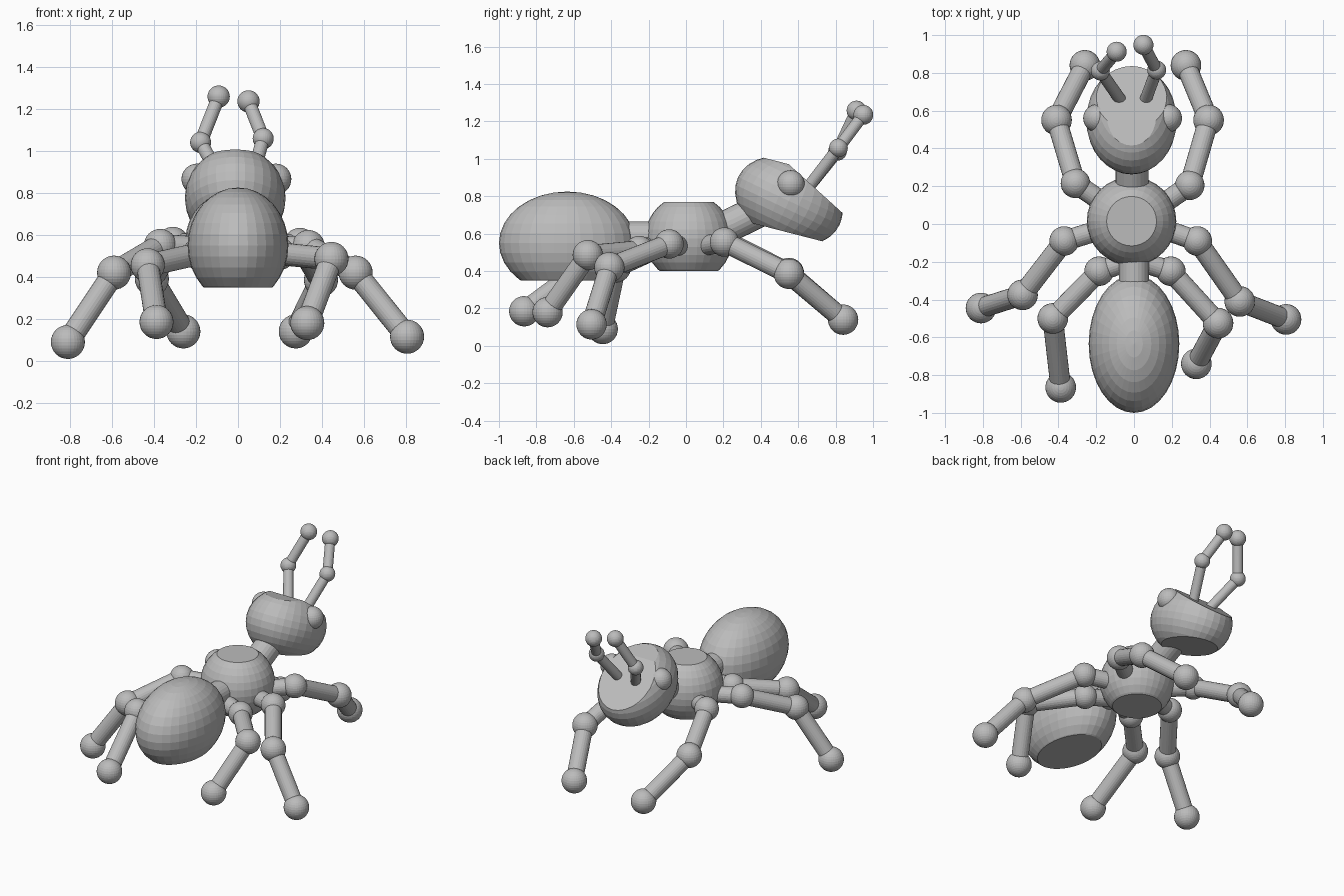
import bpy, bmesh
from mathutils import Vector, Matrix

if "Cube" in bpy.data.objects:
    bpy.data.objects.remove(bpy.data.objects["Cube"])

mat = bpy.data.materials.new("plain_grey")
mat.use_nodes = True
grey = (0.5, 0.5, 0.5, 1)
mat.diffuse_color = grey
mat.node_tree.nodes["Principled BSDF"].inputs["Base Color"].default_value = grey


def finish(name, bm):
    bmesh.ops.recalc_face_normals(bm, faces=bm.faces)
    mesh = bpy.data.meshes.new(name)
    bm.to_mesh(mesh)
    bm.free()
    mesh.materials.append(mat)
    obj = bpy.data.objects.new(name, mesh)
    bpy.context.collection.objects.link(obj)
    return obj


def ellipsoid(name, centre, radii, tilt=0, cuts=()):
    """Sphere scaled, tilted about x, then sliced flat by (point, outward normal) planes."""
    bm = bmesh.new()
    bmesh.ops.create_uvsphere(bm, u_segments=32, v_segments=16, radius=1)
    bm.transform(Matrix.Translation(centre) @ Matrix.Rotation(tilt, 4, 'X')
                 @ Matrix.Diagonal((*radii, 1)))
    for point, normal in cuts:
        geom = bm.verts[:] + bm.edges[:] + bm.faces[:]
        cut = bmesh.ops.bisect_plane(bm, geom=geom, plane_co=point, plane_no=normal,
                                     clear_outer=True)
        rim = [e for e in cut["geom_cut"] if isinstance(e, bmesh.types.BMEdge)]
        bmesh.ops.holes_fill(bm, edges=rim, sides=0)
    return finish(name, bm)


def rod(name, a, b, radius):
    a, b = Vector(a), Vector(b)
    bm = bmesh.new()
    bmesh.ops.create_cone(bm, cap_ends=True, segments=24, radius1=radius,
                          radius2=radius, depth=(b - a).length)
    turn = (b - a).to_track_quat('Z', 'Y').to_matrix().to_4x4()
    bm.transform(Matrix.Translation((a + b) / 2) @ turn)
    return finish(name, bm)


def limb(name, points, rod_radius, ball_radii):
    """Chain of rods with a ball at every point after the first."""
    for i, (a, b) in enumerate(zip(points, points[1:])):
        rod(f"{name}_segment_{i + 1}", a, b, rod_radius)
        ellipsoid(f"{name}_joint_{i + 1}", b, [ball_radii[i]] * 3)


# Body masses with flattened poles
UP, DOWN = (0, 0, 1), (0, 0, -1)
ellipsoid("abdomen", (0, -0.635, 0.55), (0.24, 0.365, 0.275),
          cuts=[((0, 0, 0.35), DOWN)])
ellipsoid("thorax", (-0.013, 0.015, 0.575), (0.237, 0.235, 0.235),
          cuts=[((0, 0, 0.77), UP), ((0, 0, 0.4), DOWN)])
ellipsoid("head", (-0.013, 0.55, 0.775), (0.24, 0.3, 0.225), tilt=-0.44,
          cuts=[((0, 0.45, 0.997), (0, 0.25, 0.97)),
                ((0, 0.81, 0.735), (0, 0.67, 0.74)),
                ((0, 0.395, 0.645), (0, -0.25, -0.97))])

# Connecting stalks
rod("neck", (-0.01, 0.1, 0.58), (-0.01, 0.45, 0.75), 0.088)
rod("waist", (0, -0.1, 0.585), (0, -0.45, 0.585), 0.08)

# Eyes
for side, x in (("left", 0.18), ("right", -0.195)):
    ellipsoid(side + "_eye", (x, 0.56, 0.865), (0.074,) * 3)

# Legs: hip, upper joint, knee, foot
legs = {
    "left_front_leg": [(0.1, 0.07, 0.53), (0.295, 0.205, 0.555), (0.395, 0.55, 0.385), (0.275, 0.84, 0.14)],
    "right_front_leg": [(-0.1, 0.07, 0.53), (-0.31, 0.215, 0.56), (-0.41, 0.55, 0.39), (-0.26, 0.84, 0.14)],
    "left_middle_leg": [(0.08, 0, 0.53), (0.335, -0.09, 0.545), (0.56, -0.41, 0.42), (0.805, -0.505, 0.115)],
    "right_middle_leg": [(-0.08, 0, 0.53), (-0.37, -0.09, 0.55), (-0.59, -0.375, 0.42), (-0.81, -0.445, 0.09)],
    "left_hind_leg": [(0.04, -0.2, 0.53), (0.195, -0.25, 0.51), (0.445, -0.525, 0.485), (0.33, -0.74, 0.18)],
    "right_hind_leg": [(-0.04, -0.2, 0.53), (-0.185, -0.25, 0.51), (-0.43, -0.5, 0.455), (-0.388, -0.865, 0.185)],
}
for name, points in legs.items():
    limb(name, points, 0.054, (0.078, 0.081, 0.081))

# Antennae
limb("left_antenna", [(0.055, 0.64, 0.83), (0.12, 0.815, 1.058), (0.05, 0.948, 1.235)],
     0.032, (0.05, 0.053))
limb("right_antenna", [(-0.06, 0.64, 0.83), (-0.178, 0.81, 1.04), (-0.092, 0.912, 1.258)],
     0.032, (0.05, 0.053))
